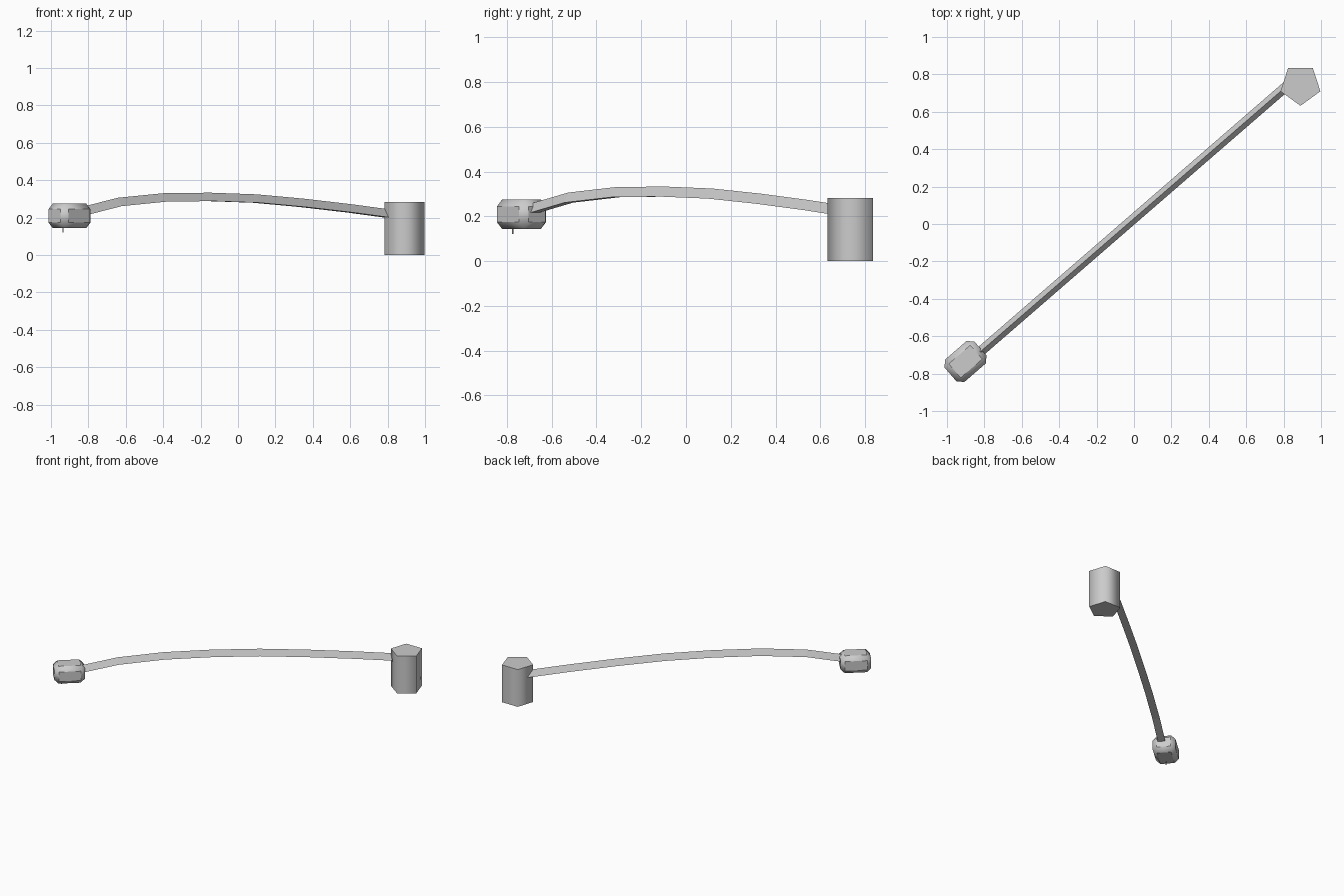
import bpy, bmesh
from math import radians, atan2, cos, sin, pi
from mathutils import Vector

if "Cube" in bpy.data.objects:
    bpy.data.objects.remove(bpy.data.objects["Cube"])

SLOPE = 0.867                  # arm heading in plan
HEADING = atan2(SLOPE, 1)


def smooth(obj, degrees):
    bpy.ops.object.select_all(action='DESELECT')
    obj.select_set(True)
    bpy.context.view_layer.objects.active = obj
    bpy.ops.object.shade_smooth_by_angle(angle=radians(degrees))


# Five-sided upright post, one corner to the front
bpy.ops.mesh.primitive_cylinder_add(vertices=5, radius=0.112, depth=0.282,
                                    location=(0.89, 0.744, 0.141),
                                    rotation=(0, 0, pi))
post = bpy.context.object
post.name = "post"
smooth(post, 80)

# Arched arm: triangular section, ridge up, swept along a bowed path
path = [(-0.88, 0.215), (-0.80, 0.235), (-0.64, 0.276), (-0.40, 0.300),
        (-0.15, 0.303), (0.10, 0.294), (0.35, 0.271), (0.60, 0.242),
        (0.80, 0.215), (0.87, 0.205)]
points = [Vector((x, SLOPE * x + 0.03, z)) for x, z in path]
side = Vector((-sin(HEADING), cos(HEADING), 0))
bm = bmesh.new()
rings = []
for i, p in enumerate(points):
    along = (points[min(i + 1, len(points) - 1)] - points[max(i - 1, 0)]).normalized()
    up = along.cross(side)
    rings.append([bm.verts.new(p + 0.03 * (cos(a) * up + sin(a) * side))
                  for a in (0, 2 * pi / 3, 4 * pi / 3)])
for a, b in zip(rings, rings[1:]):
    for k in range(3):
        n = (k + 1) % 3
        bm.faces.new((a[k], a[n], b[n], b[k]))
bm.faces.new(rings[0])
bm.faces.new(rings[-1])
bmesh.ops.recalc_face_normals(bm, faces=bm.faces)
mesh = bpy.data.meshes.new("arm")
bm.to_mesh(mesh)
bm.free()
arm = bpy.data.objects.new("arm", mesh)
bpy.context.collection.objects.link(arm)

# Chamfered head on the free end, turned in line with the arm
bpy.ops.mesh.primitive_cube_add(size=1, location=(-0.901, -0.735, 0.209),
                                rotation=(0, 0, HEADING))
head = bpy.context.object
head.name = "head"
head.scale = (0.212, 0.158, 0.131)
bpy.ops.object.transform_apply(location=False, rotation=False, scale=True)
bevel = head.modifiers.new("chamfer", 'BEVEL')
bevel.width = 0.03
bevel.segments = 1
smooth(head, 30)

# Fine pin hanging under the head
bpy.ops.mesh.primitive_cylinder_add(vertices=6, radius=0.003, depth=0.05,
                                    location=(-0.935, -0.774, 0.145))
bpy.context.object.name = "pin"
